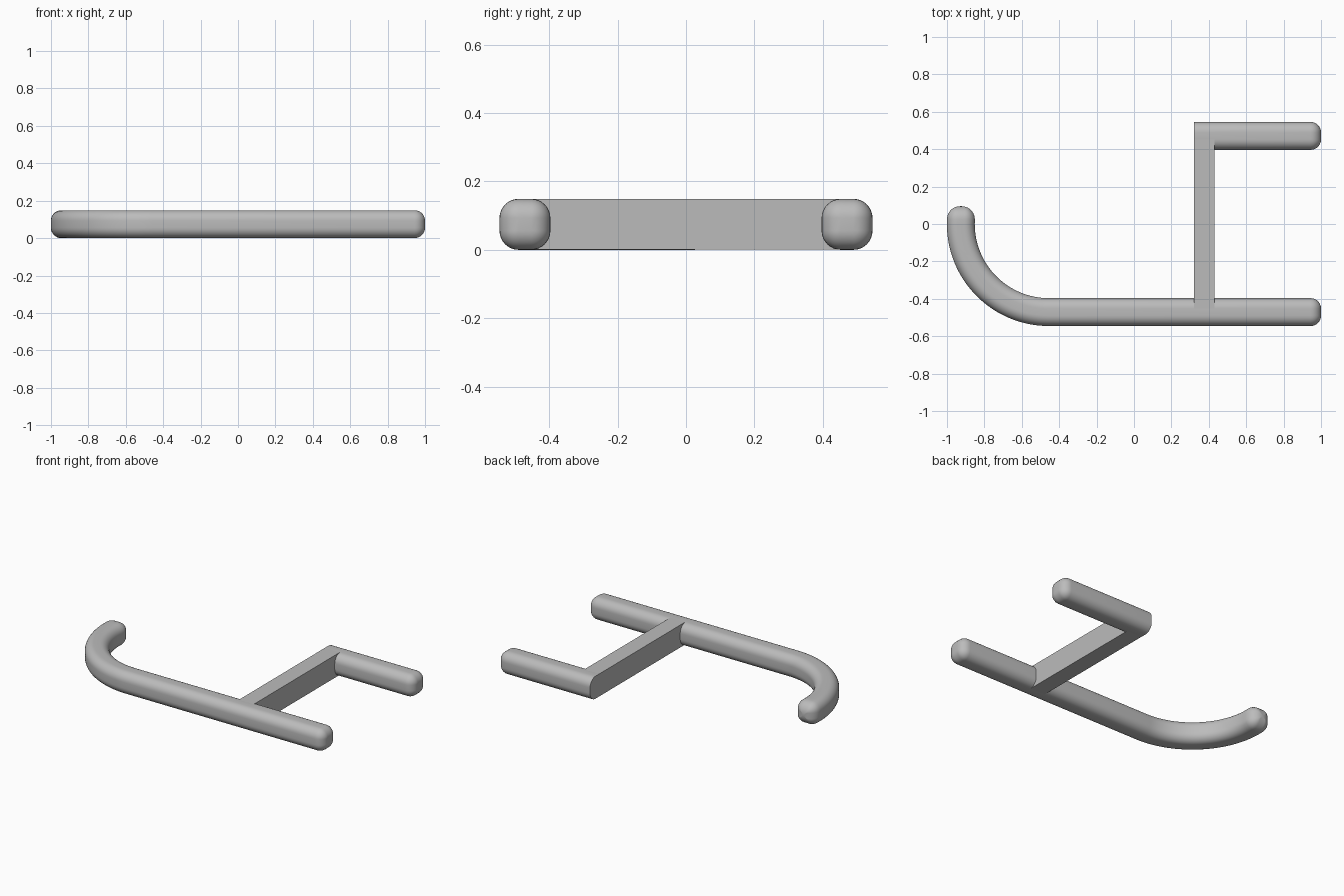
import bpy, bmesh, math
from mathutils import Vector

cube = bpy.data.objects.get("Cube")
if cube:
    bpy.data.objects.remove(cube)

# One plain grey for every part
grey = bpy.data.materials.new("plain_grey")
grey.use_nodes = True
color = (0.5, 0.5, 0.5, 1)
grey.diffuse_color = color
grey.node_tree.nodes["Principled BSDF"].inputs["Base Color"].default_value = color

HALF = 0.0745     # half thickness of the rails
ROUND = 0.056     # corner radius of the rail section
RAIL_Y = 0.471    # distance of each rail from the centre line
CORNER_STEPS = 8
CAP_STEPS = 7


def section(inset):
    """Rounded square as (side, height) pairs, shrunk by the inset."""
    core, r = HALF - ROUND, ROUND - inset
    if r < 0:
        core, r = core + r, 0.0
    points = []
    for k, (sx, sz) in enumerate(((1, 1), (-1, 1), (-1, -1), (1, -1))):
        for i in range(CORNER_STEPS + 1):
            a = math.pi / 2 * (k + i / CORNER_STEPS)
            points.append((sx * core + r * math.cos(a), sz * core + r * math.sin(a)))
    return points


def cap(end, direction, radius):
    """Rings that round off a rail end; direction points outward."""
    rings = []
    for i in range(CAP_STEPS + 1):
        a = math.pi / 2 * i / CAP_STEPS
        along = radius * (math.sin(a) - 1)
        rings.append((end + direction * along, direction, radius * (1 - math.cos(a))))
    return rings


def finish(name, bm):
    bmesh.ops.recalc_face_normals(bm, faces=bm.faces)
    mesh = bpy.data.meshes.new(name)
    bm.to_mesh(mesh)
    bm.free()
    mesh.materials.append(grey)
    obj = bpy.data.objects.new(name, mesh)
    bpy.context.collection.objects.link(obj)
    return obj


def sweep(name, rings):
    """Skin the rail section along rings of (centre, direction, inset)."""
    bm = bmesh.new()
    loops = []
    for centre, direction, inset in rings:
        side = direction.cross(Vector((0, 0, 1)))
        loops.append([bm.verts.new(centre + side * s + Vector((0, 0, h)))
                      for s, h in section(inset)])
    for a, b in zip(loops, loops[1:]):
        for i in range(len(a)):
            j = (i + 1) % len(a)
            bm.faces.new((a[i], a[j], b[j], b[i]))
    bm.faces.new(loops[0])
    bm.faces.new(loops[-1])
    bmesh.ops.remove_doubles(bm, verts=bm.verts, dist=0.00001)
    obj = finish(name, bm)
    bpy.ops.object.select_all(action="DESELECT")
    obj.select_set(True)
    bpy.context.view_layer.objects.active = obj
    bpy.ops.object.shade_smooth_by_angle(angle=math.radians(40))
    return obj


X = Vector((1, 0, 0))
Y = Vector((0, 1, 0))

# Long rail: rounded tip, quarter-circle bend, straight run, rounded end
bend = Vector((-0.455, 0, HALF))
tip = Vector((-1 + HALF, 0.095, HALF))
tip_cap = [(p, -d, inset) for p, d, inset in reversed(cap(tip, Y, 0.07))]
arc = []
for i in range(33):
    a = math.pi + math.pi / 2 * i / 32
    p = bend + Vector((math.cos(a), math.sin(a), 0)) * RAIL_Y
    arc.append((p, Vector((-math.sin(a), math.cos(a), 0)), 0))
sweep("curved_rail", tip_cap + arc + cap(Vector((1, -RAIL_Y, HALF)), X, ROUND))

# Short rail: flat cut at the crossbar, rounded at the free end
start = Vector((0.32, RAIL_Y, HALF))
sweep("short_rail", [(start, X, 0)] + cap(Vector((1, RAIL_Y, HALF)), X, ROUND))

# Flat crossbar joining the two rails
bm = bmesh.new()
bmesh.ops.create_cube(bm, size=1)
bmesh.ops.scale(bm, vec=(0.11, 2 * RAIL_Y, 2 * HALF - 0.0004), verts=bm.verts)
bmesh.ops.translate(bm, vec=(0.3752, 0, HALF), verts=bm.verts)
finish("crossbar", bm)
